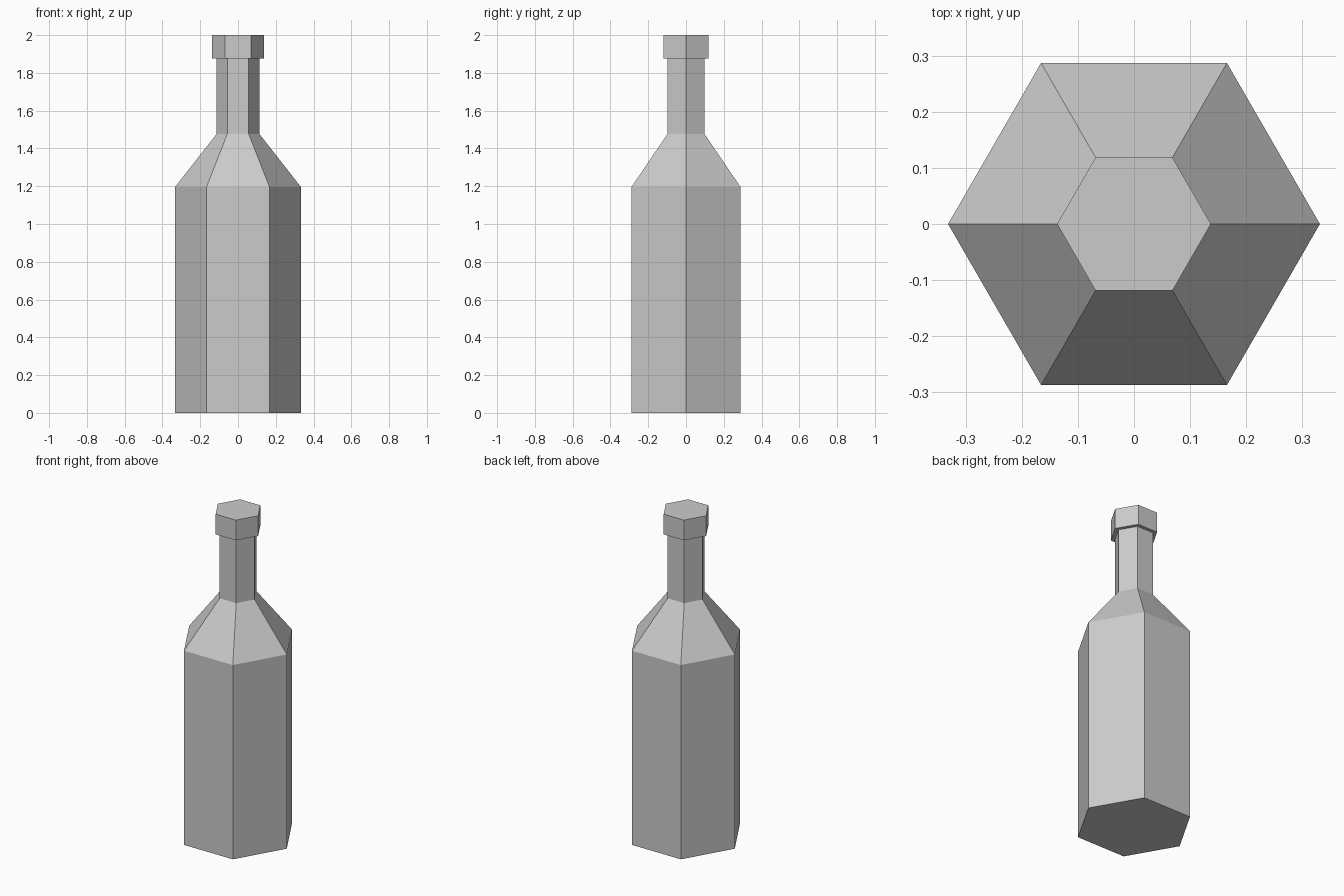
import bpy, bmesh
from math import cos, sin, tau

if "Cube" in bpy.data.objects:
    bpy.data.objects.remove(bpy.data.objects["Cube"])

SIDES = 6


def lathe(name, profile):
    """Stack hexagonal rings from (radius, height) pairs and cap both ends."""
    bm = bmesh.new()
    rings = [[bm.verts.new((r * cos(tau * i / SIDES), r * sin(tau * i / SIDES), z))
              for i in range(SIDES)] for r, z in profile]
    for low, high in zip(rings, rings[1:]):
        for i in range(SIDES):
            j = (i + 1) % SIDES
            bm.faces.new((low[i], low[j], high[j], high[i]))
    bm.faces.new(rings[0][::-1])
    bm.faces.new(rings[-1])
    bmesh.ops.recalc_face_normals(bm, faces=bm.faces)
    mesh = bpy.data.meshes.new(name)
    bm.to_mesh(mesh)
    bm.free()
    obj = bpy.data.objects.new(name, mesh)
    bpy.context.collection.objects.link(obj)
    return obj


# Bottle: straight body, sloped shoulder, slim neck, wider lip
lathe("bottle", [
    (0.3325, 0.0), (0.3325, 1.197),
    (0.113, 1.477), (0.113, 1.875),
    (0.1375, 1.875), (0.1375, 2.0),
])
